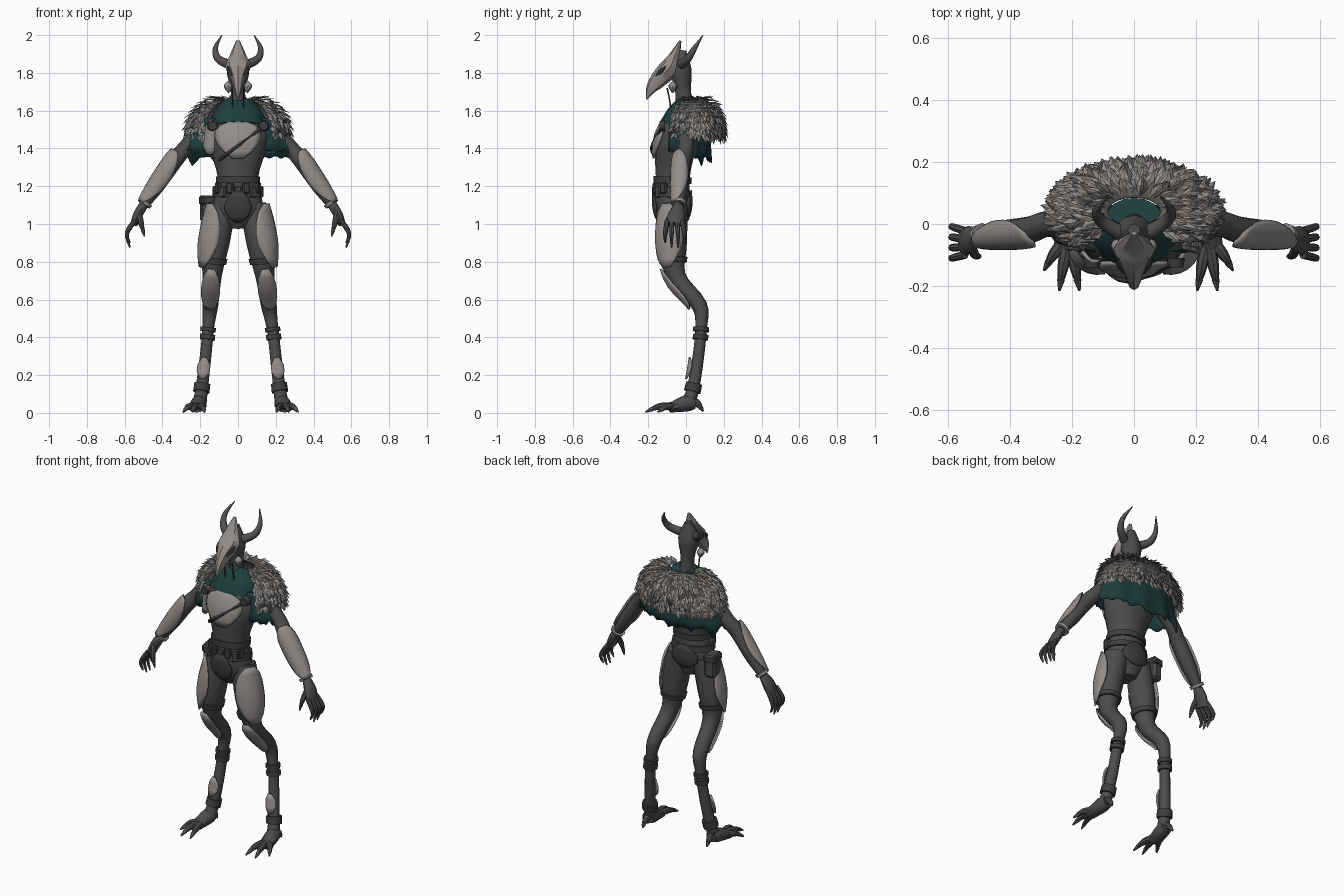
import bpy, bmesh, math, random
from mathutils import Vector

random.seed(4)
if "Cube" in bpy.data.objects:
    bpy.data.objects.remove(bpy.data.objects["Cube"])


def material(name, red, green, blue):
    mat = bpy.data.materials.new(name)
    mat.use_nodes = True
    mat.diffuse_color = (red, green, blue, 1)
    mat.node_tree.nodes["Principled BSDF"].inputs["Base Color"].default_value = mat.diffuse_color
    return mat


HIDE = material("dark hide", .075, .073, .072)
LEATHER = material("black leather", .05, .048, .047)
BONE = material("pale bone", .29, .27, .26)
HORN = material("dark horn", .085, .078, .074)
CLAW = material("grey claw", .16, .15, .145)
CLOTH = material("teal cloth", .012, .048, .046)
FEATHER = material("grey feather", .29, .27, .255)
DARK_FEATHER = material("dark feather", .12, .112, .105)
smooth_parts = []


def make(name, verts, faces, mats, smooth=True, thickness=0):
    mesh = bpy.data.meshes.new(name)
    mesh.from_pydata(verts, [], faces)
    bm = bmesh.new()
    bm.from_mesh(mesh)
    bmesh.ops.recalc_face_normals(bm, faces=bm.faces)
    bm.to_mesh(mesh)
    bm.free()
    for mat in mats:
        mesh.materials.append(mat)
    obj = bpy.data.objects.new(name, mesh)
    bpy.context.collection.objects.link(obj)
    if thickness:
        solid = obj.modifiers.new("thickness", "SOLIDIFY")
        solid.thickness, solid.offset = thickness, 0
    if smooth:
        smooth_parts.append(obj)
    return obj


def path(*points):
    """Control points x, y, z, side radius and, if not round, depth radius."""
    return [Vector(p if len(p) == 5 else (*p, p[-1])) for p in points]


def sample(line, u):
    """Point and radii on the smooth curve through the control points."""
    last = len(line) - 1
    u = min(max(u, 0), last)
    i = min(int(u), last - 1)
    t = u - i
    a, b, c, d = line[max(i - 1, 0)], line[i], line[i + 1], line[min(i + 2, last)]
    return b + ((c - a) * t + (a * 2 - b * 5 + c * 4 - d) * t * t + (b * 3 - a - c * 3 + d) * t ** 3) / 2


def skin(name, line, mat, start=0, end=None, grow=0, sides=10, axis="Y", pair=True, face=None, width=0):
    """Closed skin round a path, or a pointed plate of some half width facing an angle."""
    end = len(line) - 1 if end is None else end
    rows = max(2, math.ceil((end - start) * 4))
    axis = Vector((0, axis == "Y", axis == "Z"))
    plate = face is not None
    verts, faces = [], []
    for row in range(rows + 1):
        t = row / rows
        u = start + (end - start) * t
        x, y, z, wide, deep = sample(line, u)
        along = Vector((sample(line, u + .05) - sample(line, u - .05))[:3]).normalized()
        across = along.cross(axis).normalized()
        up = across.cross(along)
        for k in range(sides):
            angle = math.tau * k / sides - math.pi / 2
            if plate:
                half = width * math.sin(math.pi * (.05 + .9 * t)) ** .7
                angle = math.radians(face + half * (2 * k / (sides - 1) - 1))
            verts.append(Vector((x, y, z)) + across * max(wide + grow, .001) * math.cos(angle)
                         + up * max(deep + grow, .001) * math.sin(angle))
    for row in range(rows):
        for k in range(sides - plate):
            a, b = row * sides + k, row * sides + (k + 1) % sides
            faces.append((a, b, b + sides, a + sides))
    if not plate:
        faces += [tuple(range(sides)), tuple(range(len(verts) - sides, len(verts)))]
    for side, prefix in ((1, "left_"), (-1, "right_")) if pair else ((1, ""),):
        # The stance leans slightly to its left towards the ground
        placed = [(v.x * side + pair * .014 * min(1, max(0, 2 - v.z / .4)), v.y, max(v.z, 0)) for v in verts]
        make(prefix + name, placed, faces, [mat], thickness=.01 * plate)


def band(name, line, u, reach, **options):
    skin(name, line, LEATHER, u - reach, u + reach, .011, sides=14, **options)


def claw(name, root, knuckle, tip, radius, axis="Y"):
    """Jointed digit whose last part is a sharp claw."""
    line = path((*root, radius), (*knuckle, radius * .9), (*tip, .002))
    skin(name, line, HIDE, sides=8, axis=axis)
    skin(name + "_claw", line, CLAW, start=1.45, grow=.002, sides=8, axis=axis)


def block(name, place, size, mat, turn=0):
    bm = bmesh.new()
    bmesh.ops.create_cube(bm, size=1)
    bmesh.ops.scale(bm, vec=size, verts=bm.verts)
    bmesh.ops.bevel(bm, geom=bm.edges[:], offset=min(size) / 5, segments=1, affect="EDGES")
    mesh = bpy.data.meshes.new(name)
    bm.to_mesh(mesh)
    bm.free()
    mesh.materials.append(mat)
    obj = bpy.data.objects.new(name, mesh)
    obj.location, obj.rotation_euler.z = place, turn
    bpy.context.collection.objects.link(obj)


# Head: beaked bone mask over a dark skull, with horns and cheek knobs
mask = path((0, -.03, 1.97, .01, .006), (0, -.06, 1.89, .045, .03), (0, -.085, 1.83, .066, .052),
            (0, -.145, 1.765, .036, .045), (0, -.185, 1.715, .022, .028), (0, -.208, 1.66, .004))
skull = path((0, -.02, 1.92, .02), (0, -.025, 1.82, .06, .054), (0, -.015, 1.7, .038, .042), (0, -.01, 1.58, .05))
horn = path((.05, -.025, 1.845, .026), (.105, .01, 1.875, .021), (.12, .045, 1.93, .014), (.085, .09, 2, .002))
eye = path((.056, -.11, 1.835, .003), (.044, -.13, 1.81, .013), (.032, -.16, 1.785, .003))
knob = path((.05, -.065, 1.755, .005), (.052, -.07, 1.73, .023), (.047, -.07, 1.695, .005))
cord = path((.03, -.1, 1.72, .004), (.03, -.085, 1.6, .004), (.05, -.15, 1.48, .004))
skin("mask", mask, BONE, sides=8, pair=False)
skin("skull_and_neck", skull, HIDE, sides=12, pair=False)
skin("horn", horn, HORN)
skin("eye", eye, LEATHER, sides=6)
skin("cheek_knob", knob, BONE, sides=8)
skin("cord", cord, LEATHER, sides=6)

# Trunk with bone plates and a chest strap
torso = path((0, .01, 1.61, .08, .07), (0, -.02, 1.52, .17, .095), (0, -.055, 1.42, .16, .11),
             (0, -.07, 1.25, .108, .09), (0, -.07, 1.08, .13, .09), (0, -.06, .98, .05))
shoulder = path((-.125, -.055, 1.55, .045, .065), (-.145, -.05, 1.37, .045, .065))
strap = path((-.1, -.135, 1.34, .012), (-.02, -.18, 1.4, .012), (.14, -.12, 1.52, .012))
skin("torso", torso, HIDE, sides=16, pair=False)
skin("breastplate", torso, BONE, 1.2, 2.5, .008, sides=9, pair=False, face=-90, width=45)
skin("right_shoulder_plate", shoulder, BONE, sides=9, pair=False, face=-100, width=65)
skin("chest_strap", strap, LEATHER, sides=6, pair=False)

# Belts, pouches and flaps
band("upper_belt", torso, 3.1, .1, pair=False)
band("lower_belt", torso, 3.5, .1, pair=False)
skin("front_flap", torso, LEATHER, 3.4, 4.5, .012, pair=False, face=-90, width=30)
skin("rear_flap", torso, LEATHER, 3.4, 4.4, .008, pair=False, face=90, width=40)
for k in range(9):
    turn = math.radians(20 * k - 170)
    spot = (.12 * math.cos(turn), .095 * math.sin(turn) - .07, 1.17 + .02 * (k % 2))
    block("belt_pouch", spot, (.036, .028, .06), LEATHER if k % 2 else HIDE, turn + math.pi / 2)
block("hip_bag", (-.16, -.03, 1.08), (.07, .09, .14), HIDE, .2)
block("hip_bag_flap", (-.162, -.03, 1.125), (.078, .095, .05), LEATHER, .2)

# Arms, bracers and clawed hands
arm = path((.16, 0, 1.53, .048), (.28, 0, 1.4, .042), (.34, -.02, 1.33, .044),
           (.43, -.03, 1.2, .04), (.5, -.04, 1.1, .026))
palm = path((.5, -.04, 1.1, .026), (.53, -.05, 1.05, .026, .044), (.55, -.06, 1, .02, .046))
skin("arm", arm, HIDE, sides=12)
skin("bracer", arm, BONE, 1.6, 3.9, .01, face=-45, width=92)
skin("wrist_cuff", arm, BONE, 3.75, 3.95, .013)
skin("palm", palm, HIDE)
for k in range(4):
    y = .026 * k - .1
    fan = y * 1.3 + .02
    drop = .025 * (k in (1, 2))
    claw("finger", (.545, y, 1.02), (.588, fan, .95), (.572, fan, .9 - drop), .013)
claw("thumb", (.525, -.075, 1.06), (.512, -.1, 1), (.495, -.105, .935), .016)

# Legs with backward hocks, plates and straps
leg = path((.08, -.06, 1.1, .07), (.12, -.07, .9, .075), (.14, -.05, .72, .05), (.155, .07, .57, .042),
           (.17, .08, .45, .031), (.19, .06, .26, .031), (.21, .03, .1, .034), (.22, 0, .04, .04))
skin("leg", leg, HIDE, sides=12)
skin("thigh_plate", leg, BONE, .08, 1.7, .014, face=-32, width=70)
skin("knee_guard", leg, BONE, 1.7, 2.95, .014, face=-85, width=52)
skin("shin_guard", leg, BONE, 4.85, 5.5, .014, face=-85, width=48)
band("thigh_strap", leg, 1.5, .08)
band("upper_shin_strap", leg, 4.05, .07)
band("lower_shin_strap", leg, 4.28, .07)
band("ankle_wrap", leg, 5.75, .15)

# Clawed feet
foot = path((.216, .045, .055, .035), (.222, 0, .05, .043), (.235, -.09, .025, .042, .024))
skin("foot", foot, HIDE, axis="Z")
for x, y in ((.19, -.215), (.255, -.215), (.305, -.15)):
    claw("toe", (.225, -.04, .035), (.09 + x * .6, y * .65, .034), (x, y, .004), .02, "Z")
claw("heel_spur", (.216, .03, .075), (.218, .065, .045), (.22, .092, .008), .02, "Z")


# Mantle: ragged cloth and collar under a curved shell of layered feathers
def mantle(t, angle):
    swell, fall = math.sin(t * math.pi / 2), math.cos(t * math.pi / 2)
    return Vector(((.085 + .175 * swell) * math.sin(angle),
                   .04 + (.045 + .105 * swell) * math.cos(angle), 1.49 + .165 * fall))


def cloak(t, angle):
    fold = t * .006 * math.sin(11 * angle)
    tail = .04 * max(0, 1 - abs(angle + 1) * 5)
    ragged = random.uniform(-.02, .015) - tail if t == 1 else 0
    drop = .19 + .03 * math.cos(angle)
    return Vector(((.245 + .045 * t + fold) * math.sin(angle),
                   .01 + (.11 + .01 * t + fold) * math.cos(angle), 1.56 - drop * t + ragged))


def sheet(name, shape, rows, columns, spread, mat):
    wide = columns + 1
    verts = [shape(r / rows, math.radians(spread * (2 * c / columns - 1)))
             for r in range(rows + 1) for c in range(wide)]
    corners = [r * wide + c for r in range(rows) for c in range(columns)]
    make(name, verts, [(k, k + 1, k + wide + 1, k + wide) for k in corners], [mat], thickness=.006)


sheet("cloak", cloak, 5, 60, 150, CLOTH)
sheet("mantle_shell", mantle, 6, 30, 138, DARK_FEATHER)
collar = path((0, .025, 1.635, .088, .07), (0, -.015, 1.57, .14, .09), (0, -.035, 1.51, .14, .108))
clasp = path((.135, -.11, 1.52, .03), (.135, -.14, 1.52, .024))
skin("collar", collar, CLOTH, sides=16, pair=False)
skin("clasp", clasp, LEATHER, sides=12, axis="Z")

verts, faces, tints = [], [], []
for row in range(10):
    t = .02 + row * .105
    count = 26 + 3 * row
    for k in range(count):
        angle = math.radians(138 * (2 * (k + random.random()) / count - 1))
        root = mantle(t, angle)
        down = (mantle(t + .02, angle) - root).normalized()
        along = (mantle(t, angle + .02) - root).normalized()
        out = down.cross(along).normalized()
        if out.dot(Vector((math.sin(angle), math.cos(angle), .5))) < 0:
            out.negate()
        size = random.uniform(.055, .085)
        ridge = root + down * size / 2 + out * .02
        edge, sink = along * .016, out * .006
        tip = root + down * size + out * random.uniform(.012, .03) + along * random.uniform(-.015, .015)
        a, b, c, d, e = range(len(verts), len(verts) + 5)
        verts += [root, ridge - edge - sink, ridge, ridge + edge - sink, tip]
        faces += [(a, d, c), (a, c, b), (b, c, e), (c, d, e)]
        tints += [int(random.random() < .2)] * 4
feathers = make("mantle_feathers", verts, faces, [FEATHER, DARK_FEATHER], smooth=False)
feathers.data.polygons.foreach_set("material_index", tints)

# Smooth shading with sharp creases
bpy.ops.object.select_all(action="DESELECT")
for obj in smooth_parts:
    obj.select_set(True)
bpy.context.view_layer.objects.active = smooth_parts[0]
bpy.ops.object.shade_smooth_by_angle(angle=math.radians(40))
